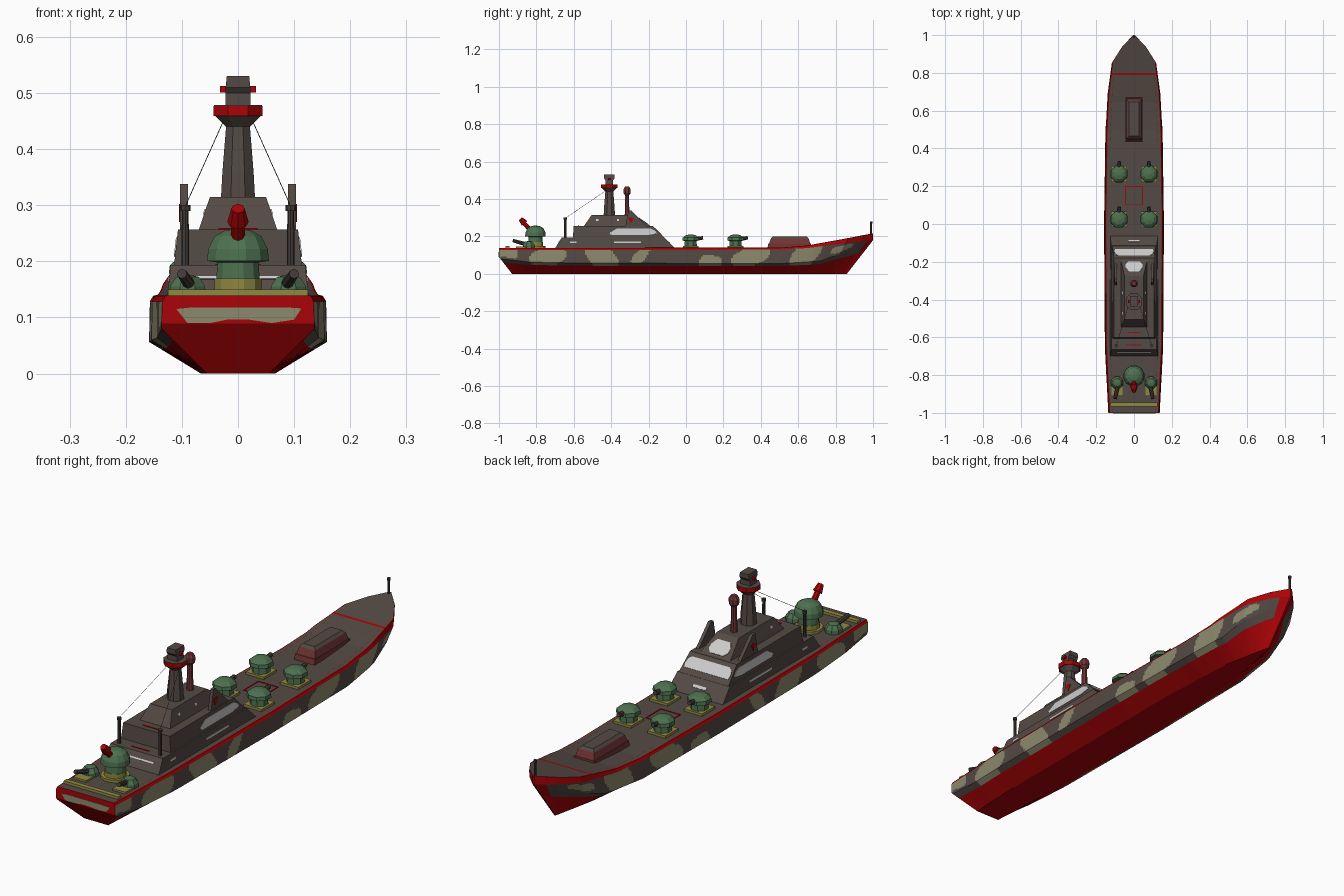
import bpy, bmesh, math
from mathutils import Vector

if "Cube" in bpy.data.objects:
    bpy.data.objects.remove(bpy.data.objects["Cube"])

def mat(name, r, g, b):
    m = bpy.data.materials.new(name)
    m.diffuse_color = (r, g, b, 1)
    m.use_nodes = True
    m.node_tree.nodes["Principled BSDF"].inputs["Base Color"].default_value = m.diffuse_color
    return m

BROWN = mat("deck_brown", .088, .068, .058)
RED = mat("hull_red", .4, .001, .002)
BEIGE = mat("camo_beige", .27, .255, .155)
GREEN = mat("turret_green", .075, .165, .08)
YELLOW = mat("base_yellow", .28, .25, .055)
WHITE = mat("window_white", .6, .6, .6)
DARK = mat("gun_dark", .055, .045, .04)
MAROON = mat("vent_maroon", .17, .035, .035)

def make(name, verts, faces, mats, idx=None):
    me = bpy.data.meshes.new(name)
    me.from_pydata([tuple(v) for v in verts], [], faces)
    for m in (mats if isinstance(mats, list) else [mats]):
        me.materials.append(m)
    if idx:
        me.polygons.foreach_set("material_index", idx)
    bm = bmesh.new()
    bm.from_mesh(me)
    bmesh.ops.remove_doubles(bm, verts=bm.verts, dist=1e-6)
    bmesh.ops.recalc_face_normals(bm, faces=bm.faces)
    bm.to_mesh(me)
    bm.free()
    ob = bpy.data.objects.new(name, me)
    bpy.context.collection.objects.link(ob)
    return ob

def loft(name, rings, m):
    """Closed solid through rings of equal point count."""
    n = len(rings[0])
    verts = [v for r in rings for v in r]
    faces = [(k*n+i, k*n+(i+1) % n, (k+1)*n+(i+1) % n, (k+1)*n+i)
             for k in range(len(rings)-1) for i in range(n)]
    faces += [tuple(range(n)), tuple(range(len(verts)-n, len(verts)))]
    return make(name, verts, faces, m)

def lathe(name, prof, x, y, m, n=8):
    c = [(math.cos(math.tau*(i+.5)/n), math.sin(math.tau*(i+.5)/n)) for i in range(n)]
    return loft(name, [[(x+r*a, y+r*b, z) for a, b in c] for r, z in prof], m)

def rod(name, p, q, r1, r2, m, n=8):
    p, q = Vector(p), Vector(q)
    rot = (q-p).to_track_quat('Z', 'Y')
    c = [rot @ Vector((math.cos(math.tau*i/n), math.sin(math.tau*i/n), 0)) for i in range(n)]
    return loft(name, [[p+v*r1 for v in c], [q+v*r2 for v in c]], m)

def ring(w, y0, y1, z, x=0):
    return [(x-w, y0, z), (x+w, y0, z), (x+w, y1, z), (x-w, y1, z)]

def box(name, x, w, y0, y1, z0, z1, m):
    return loft(name, [ring(w, y0, y1, z0, x), ring(w, y0, y1, z1, x)], m)

def plate(name, pts, m, t=.002):
    """Thin panel lying on a planar outline."""
    p = [Vector(v) for v in pts]
    n = (p[1]-p[0]).cross(p[len(p)//2]-p[0]).normalized()*t
    return loft(name, [[v-n for v in p], [v+n for v in p]], m)

def lerp(table, t):
    for (a, u), (b, v) in zip(table, table[1:]):
        if t <= b:
            return u+(v-u)*(t-a)/(b-a)
    return table[-1][1]

# ---- hull, lofted along its length; camouflage assigned by rule ----
WIDTH = [(-1, .13), (-.65, .147), (0, .151), (.5, .144), (.7, .134), (.86, .113), (.94, .062), (1, .004)]
DECK = [(-1, .138), (.5, .139), (.65, .15), (.85, .187), (1, .216)]
LOWER = [(-1, .08), (-.85, .064), (-.6, .058), (.5, .055), (.75, .068), (.9, .118), (1, .155)]
BILGE = [(-1, .055), (-.7, .066), (.3, .066), (.7, .045), (1, .003)]
FLARE = [(-1, 1.05), (.5, 1.05), (.8, .98), (1, .9)]
RIM = [(-1, .01), (.6, .01), (1, .034)]
# patches: centre y, centre height in band 0..1, half length, half height, slant
PATCHES = [(-.965, .7, .07, .5, 0), (-.74, .45, .095, .7, .04), (-.45, .5, .08, .8, -.05),
           (-.245, .55, .036, .6, .05), (.13, .1, .06, .5, .02), (.345, .5, .092, .7, .06),
           (.65, .5, .085, .75, .04), (.855, .55, .06, .3, 0)]
ROWS, N = 10, 200

def beige(y, f):
    f += .06*math.sin(y*47)
    return any(abs((y-c-s*(f-h))/a)**2.6+abs((f-h)/b)**2.6 < 1 for c, h, a, b, s in PATCHES)

def section(t):
    w, d, lk, bw = (lerp(T, t) for T in (WIDTH, DECK, LOWER, BILGE))
    kw, uk = w*1.04, d-lerp(RIM, t)
    lw = w*lerp(FLARE, t)
    pts = [(0, 0), (bw, 0), (bw+(lw-bw)*.75, lk*.75)]
    pts += [(lw+(kw-lw)*r/ROWS, lk+(uk-lk)*r/ROWS) for r in range(ROWS+1)]
    pts += [(w, d), (w*.97, d+.001), (w*.865, d+.001), (w*.848, d+.001), (0, d+.001)]
    stern, bow = max(0, (-t-.8)/.2), max(0, (t-.5)/.5)**1.3
    return [(x, t+.07*stern*max(0, 1-z/.09)-.14*bow*max(0, 1-z/.18), z) for x, z in pts]

secs = [section(-1+2*i/N) for i in range(N+1)]
M = len(secs[0])
hv, hf, hm = [], [], []
for s in (1, -1):
    base = len(hv)
    hv += [(s*x, y, z) for sec in secs for x, y, z in sec]
    for i in range(N):
        t = -1+2*(i+.5)/N
        for j in range(M-1):
            a = base+i*M+j
            hf.append((a, a+1, a+M+1, a+M))
            r = j-3
            if r < -1 or r in (ROWS, ROWS+1):
                k = 1
            elif r < ROWS:
                k = 1 if t > .97 else 2 if beige(t, (r+.5)/ROWS) else 0
            elif r == ROWS+3:
                k = 1 if (.4 < t < .79 or t < -.7) and i % 4 < 2 else 0
            else:
                k = 1 if abs(t-.795) < .004 else 0
            hm.append(k)
L = (N+1)*M
for off in (0, N*M):                      # transom and stem closures
    for j in range(1, M-2):
        hf.append((off+j, off+j+1, off+L+j+1, off+L+j))
        hm.append(1)
make("hull", hv, hf, [BROWN, RED, BEIGE], hm)
plate("transom_patch", [(-.11, -1, .115), (-.08, -1, .118), (.085, -1, .118), (.113, -1, .116), (.1, -1, .096),
      (.06, -1, .09), (.02, -1, .096), (-.02, -1, .096), (-.05, -1, .09), (-.09, -1, .09)], BEIGE)

# ---- deck markings ----
for s in (1, -1):
    box("deck_square_side", s*.045, .002, .1, .2, .138, .142, RED)
    y = .15+s*.048
    box("deck_square_end", 0, .045, y-.002, y+.002, .138, .142, RED)
box("aft_house_mark", 0, .04, -.643, -.638, .19, .195, RED)
box("middle_house_mark", 0, .035, -.578, -.572, .255, .259, RED)
box("stern_bar", 0, .125, -.965, -.945, .138, .15, YELLOW)

# ---- superstructure: three stepped, sloping tiers ----
loft("lower_house", [ring(.126, -.7, -.06, .137), ring(.12, -.665, -.115, .193)], BROWN)
loft("middle_house", [ring(.114, -.605, -.115, .192), ring(.107, -.6, -.18, .257)], BROWN)
loft("upper_house", [ring(.07, -.545, -.19, .256), ring(.05, -.505, -.275, .315)], BROWN)

# ---- windows ----
def on_front(x, z):      # point on the middle tier's sloping forward face
    return (x, -.115-(z-.192), z)
plate("bridge_window", [on_front(x, z) for x, z in
      ((-.1, .21), (.1, .21), (.104, .222), (.098, .238), (.085, .244), (-.085, .244), (-.098, .238), (-.104, .222))],
      WHITE)
plate("upper_window", [(x, -.19-(z-.256)*1.44, z) for x, z in
      ((-.03, .263), (.03, .263), (.044, .272), (.044, .284), (.03, .299), (-.03, .299), (-.044, .284), (-.044, .272))],
      WHITE)
plate("front_slit", [(x, -.06-(z-.137)*.982, z) for x, z in
      ((-.03, .164), (.03, .164), (.03, .172), (-.03, .172))], WHITE)
plate("aft_window", [(-.09, -.6806, .168), (.09, -.6806, .168), (.09, -.6775, .173), (-.09, -.6775, .173)], WHITE)
for s in (1, -1):
    def side(name, x0, z0, k, pts):
        plate(name, [(s*(x0-(z-z0)*k), y, z) for y, z in pts], WHITE)
    side("side_window", .114, .192, .108,
         [(-.41, .218), (-.4, .208), (-.2, .208), (-.155, .216), (-.165, .23), (-.19, .242), (-.37, .242)])
    for a, b in ((-.62, -.585), (-.385, -.24)):
        side("lower_slit", .126, .137, .107, [(a, .164), (b, .164), (b, .172), (a, .172)])
    for a in (-.48, -.37):
        side("upper_port", .07, .256, .339, [(a, .283), (a+.013, .283), (a+.013, .293), (a, .293)])
    # bridge fins with a red marker, aft poles and rigging
    fin = [(-.325, .25), (-.308, .338), (-.292, .338), (-.2, .245)]
    loft("bridge_fin", [[(s*x, y, z) for y, z in fin] for x in (.089, .103)], BROWN)
    plate("fin_marker", [(s*.103, -.295+a, .288+b) for a, b in ((-.016, .008), (0, -.018), (.016, .008), (0, .014))], RED)
    rod("aft_pole", (s*.094, -.645, .18), (s*.094, -.645, .292), .007, .006, DARK)
    rod("pole_cap", (s*.094, -.645, .29), (s*.094, -.645, .3), .009, .009, DARK)
    rod("rigging", (s*.094, -.645, .298), (s*.026, -.42, .45), .0008, .0008, DARK, 4)

# ---- mast and funnel pipe ----
lathe("mast", [(.033, .31), (.03, .36), (.023, .44), (.045, .46)], 0, -.41, BROWN)
lathe("mast_ring", [(.047, .459), (.047, .477)], 0, -.41, RED)
lathe("mast_platform", [(.0465, .476), (.0465, .479)], 0, -.41, BROWN)
loft("radar_block", [ring(.022, -.43, -.39, .477), ring(.022, -.43, -.39, .5), ring(.022, -.438, -.382, .51),
                     ring(.02, -.438, -.382, .53)], BROWN)
box("radar_bar", 0, .032, -.418, -.402, .501, .512, RED)
lathe("funnel_pipe", [(.014, .3), (.011, .42), (.02, .43), (.021, .452), (.012, .466)], 0, -.315, MAROON)

# ---- forward hatch and bow staff ----
loft("hatch_base", [ring(.046, .435, .672, .137), ring(.046, .44, .668, .162)], MAROON)
loft("hatch_side", [ring(.044, .443, .665, .16), ring(.036, .455, .655, .19)], MAROON)
loft("hatch_top", [ring(.036, .455, .655, .19), ring(.026, .465, .645, .201)], BROWN)
rod("bow_staff", (0, .99, .205), (0, .99, .275), .005, .005, DARK)
rod("bow_staff_cap", (0, .99, .27), (0, .99, .28), .007, .007, DARK)

# ---- forward turrets ----
for s in (1, -1):
    for y in (.025, .265):
        x = s*.079
        box("turret_base", x, .042, y-.042, y+.042, .137, .15, YELLOW)
        lathe("turret", [(.036, .148), (.034, .176), (.048, .178), (.046, .193), (.03, .206), (.008, .211)], x, y, GREEN)
        rod("turret_barrel", (x, y+.03, .187), (x, y+.066, .193), .011, .009, DARK)

# ---- stern turrets ----
lathe("main_turret_base", [(.056, .137), (.056, .15), (.043, .15), (.043, .169)], 0, -.805, YELLOW, 12)
lathe("main_turret", [(.04, .168), (.038, .198), (.057, .201), (.055, .222), (.043, .245), (.022, .256), (.004, .258)],
      0, -.805, GREEN, 12)
rod("main_gun", (0, -.835, .238), (0, -.872, .278), .013, .011, RED)
rod("main_gun_head", (0, -.863, .27), (0, -.885, .294), .019, .012, RED)
for s in (1, -1):
    box("small_turret_base", s*.09, .03, -.91, -.86, .137, .147, YELLOW)
    lathe("small_turret", [(.035, .137), (.034, .155), (.022, .172), (.005, .176)], s*.09, -.84, GREEN)
    rod("small_gun", (s*.086, -.855, .158), (s*.1, -.925, .178), .011, .009, DARK)
